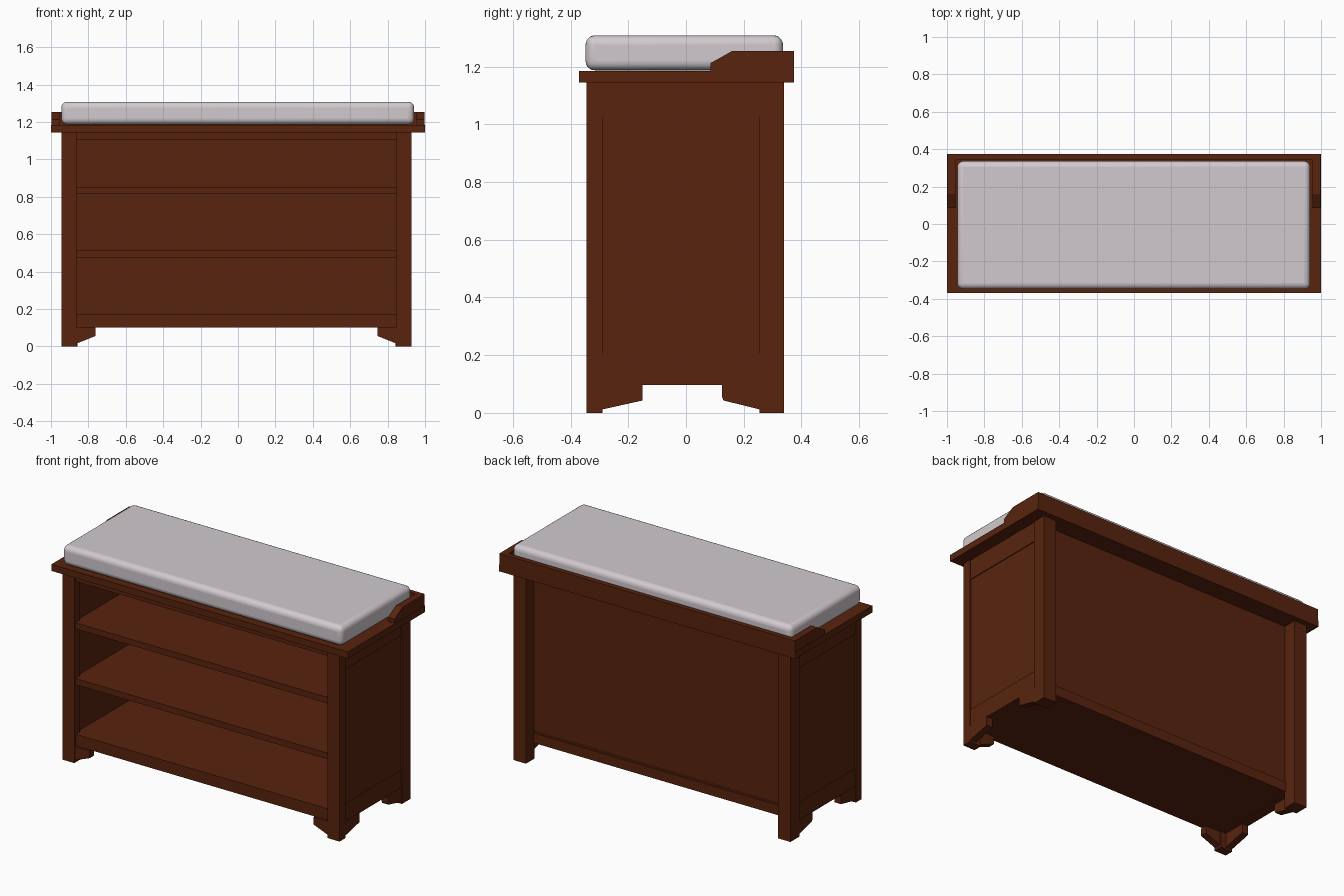
import bpy, bmesh, math

if "Cube" in bpy.data.objects:
    bpy.data.objects.remove(bpy.data.objects["Cube"])

CX = -0.008  # body sits a hair left of the top


def material(name, rgb):
    m = bpy.data.materials.new(name)
    m.diffuse_color = (*rgb, 1)
    m.use_nodes = True
    m.node_tree.nodes["Principled BSDF"].inputs["Base Color"].default_value = m.diffuse_color
    return m


WOOD = material("red brown wood", (0.098, 0.0175, 0.0045))
FABRIC = material("pale grey fabric", (0.64, 0.59, 0.62))


def finish(name, bm, mat):
    bmesh.ops.recalc_face_normals(bm, faces=bm.faces)
    me = bpy.data.meshes.new(name)
    bm.to_mesh(me)
    bm.free()
    me.materials.append(mat)
    ob = bpy.data.objects.new(name, me)
    bpy.context.collection.objects.link(ob)
    return ob


def box(name, x0, x1, y0, y1, z0, z1, mat=WOOD):
    bm = bmesh.new()
    bmesh.ops.create_cube(bm, size=1)
    for v in bm.verts:
        v.co = ((x0 + x1) / 2 + v.co.x * (x1 - x0),
                (y0 + y1) / 2 + v.co.y * (y1 - y0),
                (z0 + z1) / 2 + v.co.z * (z1 - z0))
    return finish(name, bm, mat)


def plate(name, profile, axis, a, b):
    """Extrude a (u, z) profile along x or y between a and b."""
    bm = bmesh.new()
    place = (lambda u, z: (a, u, z)) if axis == "x" else (lambda u, z: (u, a, z))
    face = bm.faces.new([bm.verts.new(place(u, z)) for u, z in profile])
    ext = bmesh.ops.extrude_face_region(bm, geom=[face])
    off = (b - a, 0, 0) if axis == "x" else (0, b - a, 0)
    bmesh.ops.translate(bm, vec=off,
                        verts=[g for g in ext["geom"] if isinstance(g, bmesh.types.BMVert)])
    return finish(name, bm, WOOD)


def sbox(name, s, x0, x1, *rest):
    xs = sorted((CX + s * x0, CX + s * x1))
    return box(name, *xs, *rest)


# Table top
box("table_top", -1, 1, -0.37, 0.375, 1.145, 1.185)

for s, side in ((-1, "left"), (1, "right")):
    # Corner posts
    sbox("front_post_" + side, s, 0.855, 0.935, -0.345, -0.29, 0, 1.145)
    sbox("back_post_" + side, s, 0.85, 0.935, 0.255, 0.34, 0, 1.145)
    # Side panel with top and bottom rails
    sbox("side_panel_" + side, s, 0.868, 0.925, -0.29, 0.255, 0.2, 1.03)
    sbox("side_top_rail_" + side, s, 0.868, 0.93, -0.29, 0.255, 1.025, 1.145)
    sbox("side_bottom_rail_" + side, s, 0.868, 0.93, -0.29, 0.255, 0.097, 0.205)
    # Foot brackets
    xa, xb = CX + s * 0.89, CX + s * 0.932
    plate("front_side_bracket_" + side,
          [(-0.29, 0.012), (-0.15, 0.043), (-0.15, 0.1), (-0.29, 0.1)], "x", xa, xb)
    plate("back_side_bracket_" + side,
          [(0.256, 0.012), (0.13, 0.043), (0.125, 0.055), (0.125, 0.1), (0.256, 0.1)], "x", xa, xb)
    u0, u1 = CX + s * 0.856, CX + s * 0.755
    plate("front_bracket_" + side,
          [(u0, 0.015), (u1, 0.055), (u1, 0.1), (u0, 0.1)], "y", -0.34, -0.298)
    # Raised arm on the top
    plate("tray_arm_" + side,
          [(0.085, 1.184), (0.375, 1.184), (0.375, 1.254), (0.16, 1.254), (0.085, 1.212)],
          "x", s * 0.955, s * 0.997)

# Raised rail along the back of the top
box("tray_back_rail", -0.96, 0.96, 0.345, 0.375, 1.184, 1.254)

# Shelves and front rails
X0, X1 = CX - 0.869, CX + 0.869
box("bottom_shelf", X0, X1, -0.33, 0.262, 0.1, 0.17)
for i, z in enumerate((0.475, 0.815)):
    box("shelf_%d" % (i + 1), X0, X1, -0.335, 0.25, z, z + 0.037)
box("front_top_rail", X0, X1, -0.335, -0.295, 1.105, 1.145)

# Back panel, set in from the posts, with thin rails
box("back_panel", X0, X1, 0.24, 0.26, 0.1, 1.145)
box("back_bottom_rail", X0, X1, 0.255, 0.268, 0.1, 0.16)

# Cushion
pad = box("cushion", -0.945, 0.942, -0.348, 0.336, 1.187, 1.308, FABRIC)
bev = pad.modifiers.new("round", "BEVEL")
bev.width = 0.032
bev.segments = 5
bpy.context.view_layer.objects.active = pad
pad.select_set(True)
bpy.ops.object.shade_smooth_by_angle(angle=math.radians(40))
for p in pad.data.polygons:
    p.use_smooth = True
